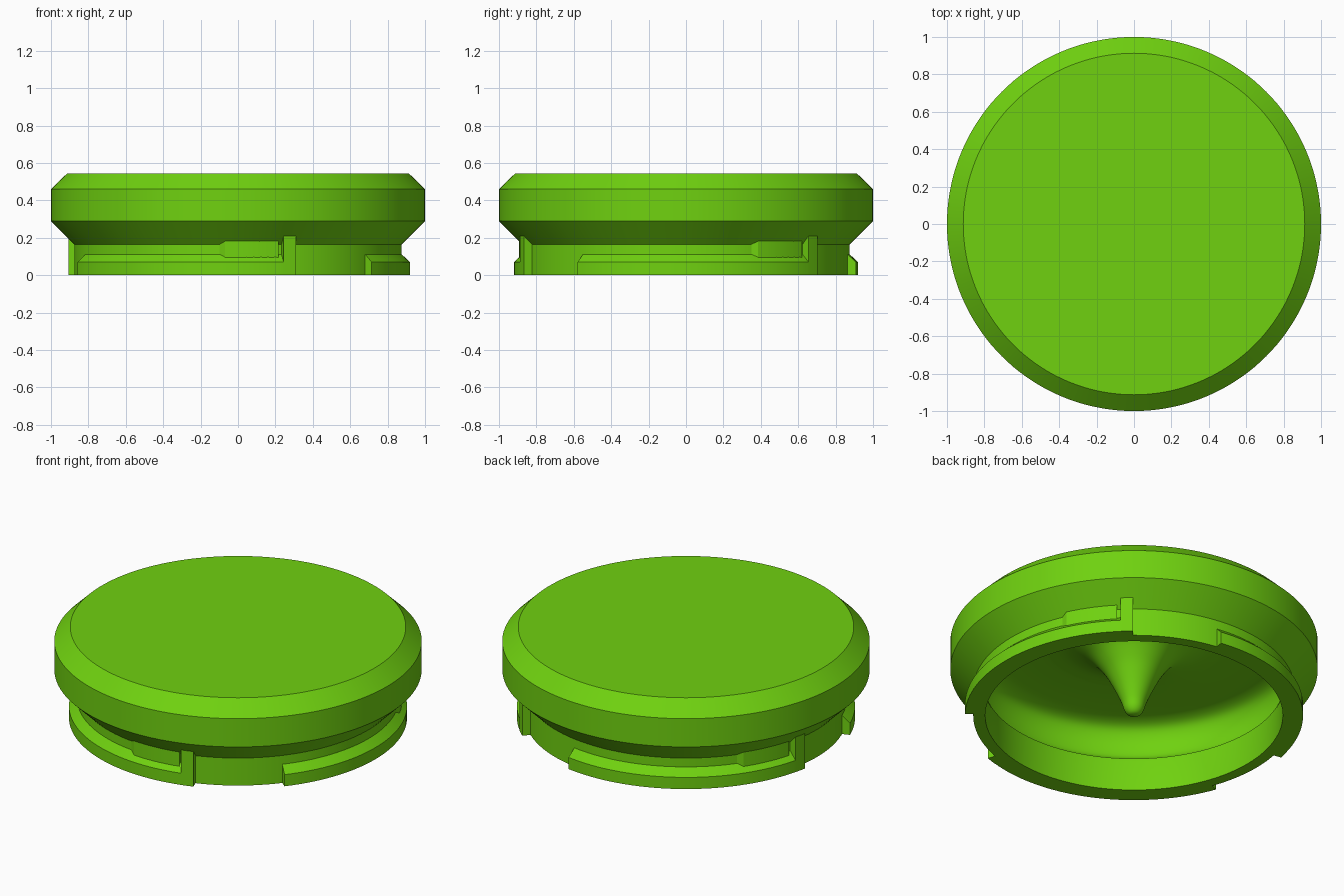
import bpy, bmesh, math
from mathutils import Vector

if "Cube" in bpy.data.objects:
    bpy.data.objects.remove(bpy.data.objects["Cube"])

green = bpy.data.materials.new("bright green")
green.diffuse_color = (0.16, 0.64, 0.005, 1)
green.use_nodes = True
green.node_tree.nodes["Principled BSDF"].inputs["Base Color"].default_value = green.diffuse_color


def finish(name, bm, angle=30):
    bmesh.ops.recalc_face_normals(bm, faces=bm.faces)
    mesh = bpy.data.meshes.new(name)
    bm.to_mesh(mesh)
    bm.free()
    mesh.shade_smooth()
    mesh.set_sharp_from_angle(angle=math.radians(angle))
    mesh.materials.append(green)
    obj = bpy.data.objects.new(name, mesh)
    bpy.context.collection.objects.link(obj)
    return obj


def curve_through(pts, n=5):
    """Smooth Catmull-Rom curve through 2D points."""
    p = [Vector(q) for q in [pts[0]] + pts + [pts[-1]]]
    out = []
    for a, b, c, d in zip(p, p[1:], p[2:], p[3:]):
        for i in range(n):
            t = i / n
            q = 0.5 * (2 * b + (c - a) * t + (2 * a - 5 * b + 4 * c - d) * t * t
                       + (3 * b - a - 3 * c + d) * t ** 3)
            out.append((max(q.x, 0), q.y))
    return out + [tuple(pts[-1])]


def lathe(name, profile, steps=144):
    bm = bmesh.new()
    vs = [bm.verts.new((r, 0, z)) for r, z in profile]
    es = [bm.edges.new(pair) for pair in zip(vs, vs[1:])]
    bmesh.ops.spin(bm, geom=vs + es, cent=(0, 0, 0), axis=(0, 0, 1),
                   angle=math.tau, steps=steps, use_merge=True)
    bmesh.ops.remove_doubles(bm, verts=bm.verts, dist=1e-5)
    return finish(name, bm)


def sweep(name, sections):
    """Skin a list of (angle in degrees, closed r-z profile) and cap both ends."""
    bm = bmesh.new()
    rings = []
    for deg, prof in sections:
        a = math.radians(deg)
        rings.append([bm.verts.new((r * math.cos(a), r * math.sin(a), z)) for r, z in prof])
    for r0, r1 in zip(rings, rings[1:]):
        for i in range(len(r0)):
            j = (i + 1) % len(r0)
            bm.faces.new((r0[i], r0[j], r1[j], r1[i]))
    bm.faces.new(rings[0])
    bm.faces.new(rings[-1])
    return finish(name, bm)


def span(a, b, prof, step=2.5):
    n = max(1, round((b - a) / step))
    return [(a + (b - a) * i / n, prof) for i in range(n + 1)]


# Hollow cap: chamfered outside, rounded cavity, flared central spike
outside = [(0, 0.545), (0.913, 0.545), (1, 0.46), (1, 0.29), (0.875, 0.165), (0.875, 0), (0.81, 0)]
cavity = [(0.81, 0.18)] + curve_through(
    [(0.815, 0.2), (0.875, 0.235), (0.9, 0.28), (0.9, 0.36), (0.87, 0.425), (0.8, 0.455), (0.7, 0.46)])
spike = curve_through(
    [(0.5, 0.46), (0.37, 0.44), (0.25, 0.385), (0.17, 0.29), (0.115, 0.19), (0.07, 0.09),
     (0.052, 0.035), (0.03, 0.008), (0, 0)])
lathe("cap_body", outside + cavity + spike)

# Three bayonet locks around the neck
rail = [(0.85, 0), (0.92, 0), (0.92, 0.07), (0.875, 0.112), (0.85, 0.112)]
post = [(0.86, 0), (0.921, 0), (0.921, 0.21), (0.86, 0.21)]


def bump(r):
    return [(0.86, 0.09), (r, 0.09), (r, 0.165 + r - 0.875), (0.86, 0.165)]


for k in range(3):
    t = 120 * k
    sweep(f"lock_rail_{k + 1}", span(-159 + t, -72 + t, rail))
    sweep(f"stop_post_{k + 1}", span(-74.6 + t, -70.3 + t, post))
    sweep(f"detent_bump_{k + 1}",
          [(-96.6 + t, bump(0.874))] + span(-94.4 + t, -76 + t, bump(0.892)))
